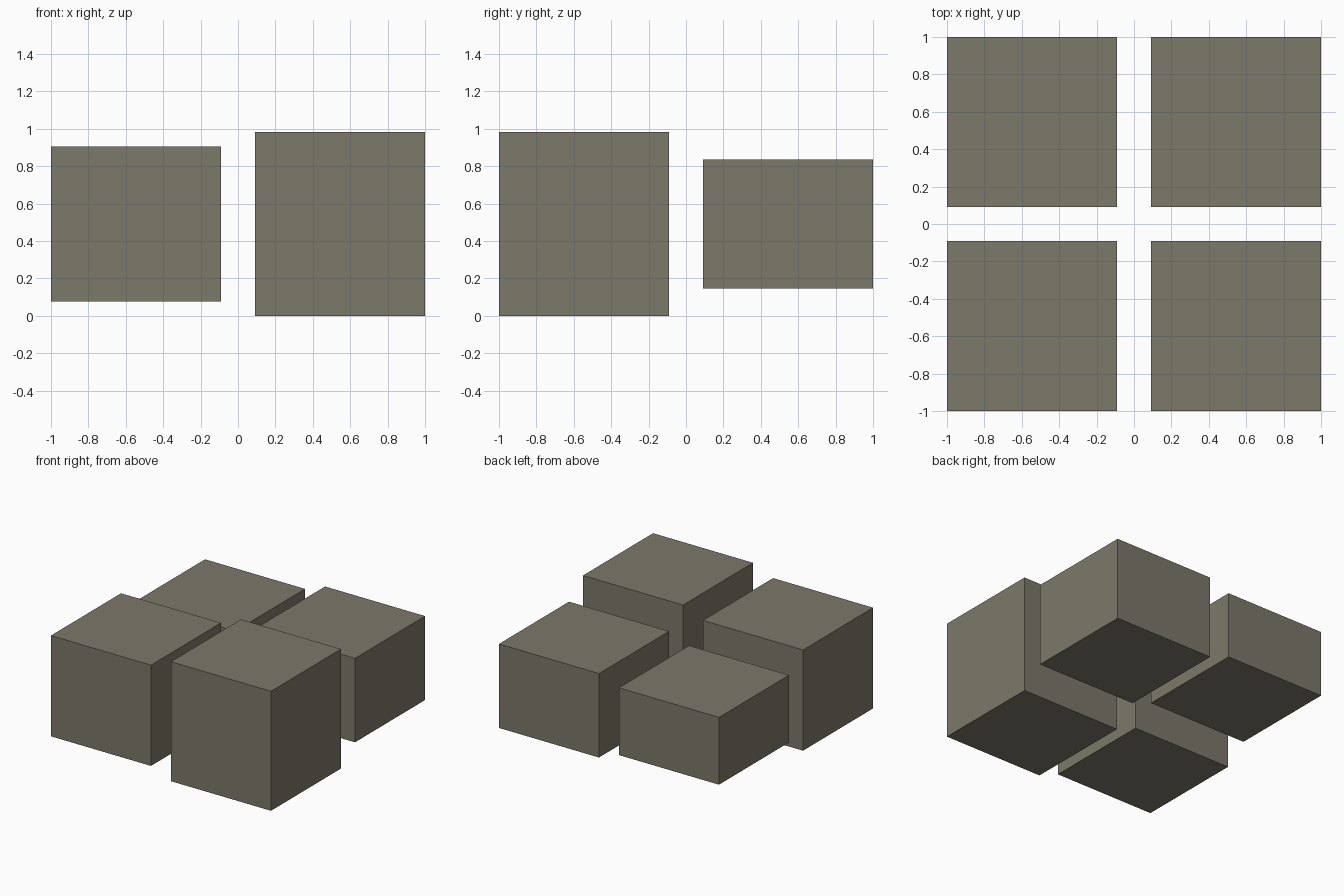
import bpy

if "Cube" in bpy.data.objects:
    bpy.data.objects.remove(bpy.data.objects["Cube"])

# One flat colour for all blocks
stone = bpy.data.materials.new("warm grey stone")
stone.diffuse_color = (0.202, 0.188, 0.144, 1)
stone.use_nodes = True
stone.node_tree.nodes["Principled BSDF"].inputs["Base Color"].default_value = stone.diffuse_color

SIZE = 0.909      # footprint of each block
OFFSET = 0.5455   # block centre distance from the middle
MID_Z = 0.491     # all blocks share this centre height


def block(name, sx, sy, height):
    bpy.ops.mesh.primitive_cube_add(size=1, location=(sx * OFFSET, sy * OFFSET, MID_Z))
    ob = bpy.context.object
    ob.name = name
    ob.scale = (SIZE, SIZE, height)
    bpy.ops.object.transform_apply(location=False, rotation=False, scale=True)
    ob.data.materials.append(stone)


# Four blocks of decreasing height
block("front_right_block", 1, -1, 0.982)
block("front_left_block", -1, -1, 0.828)
block("back_right_block", 1, 1, 0.69)
block("back_left_block", -1, 1, 0.553)
